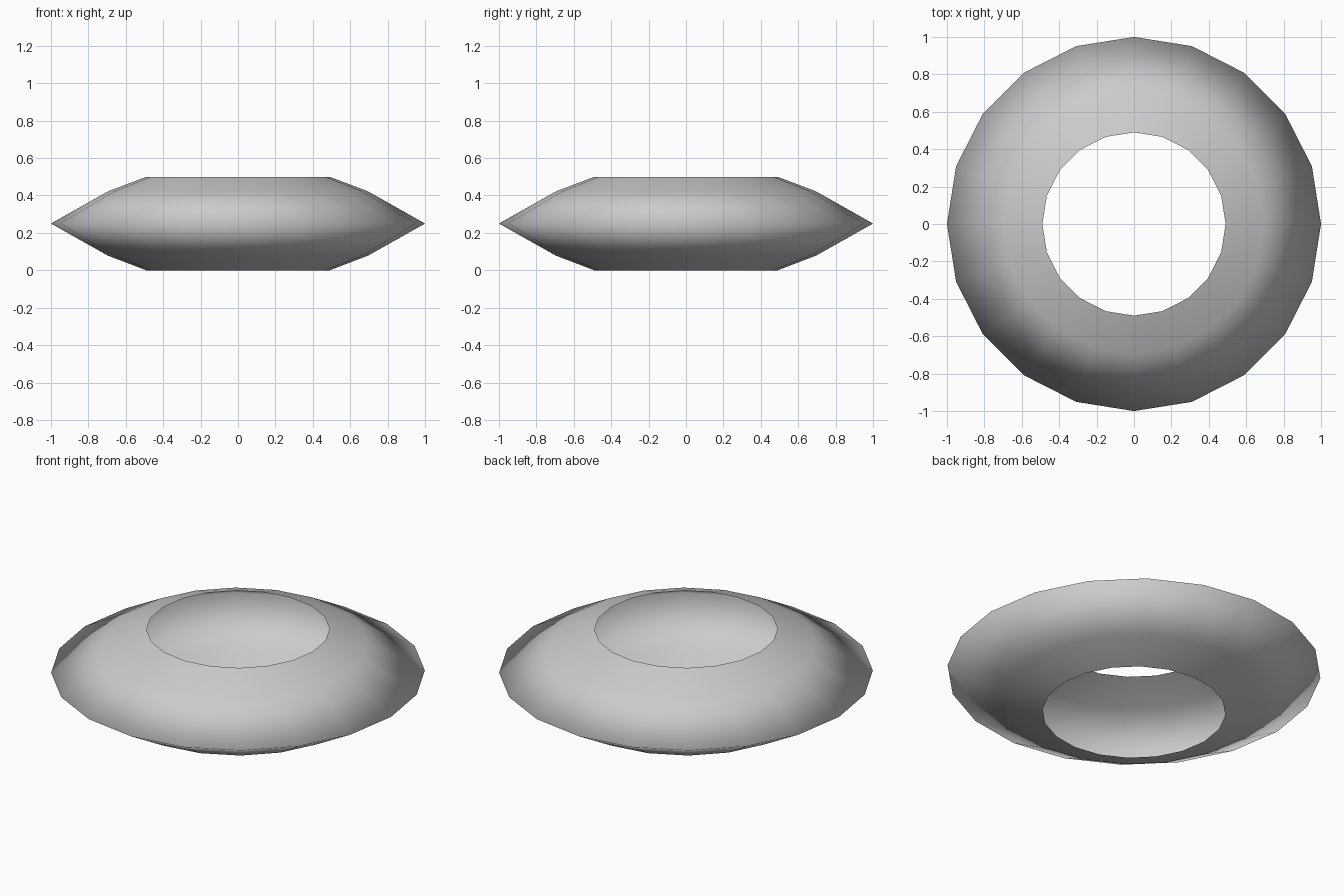
import bpy, bmesh, math

if "Cube" in bpy.data.objects:
    bpy.data.objects.remove(bpy.data.objects["Cube"])

SIDES = 20
# Half profile (radius, height above the middle plane), rim opening to outer edge
half = [(0.49, 0.25), (0.695, 0.172), (1.0, 0.0)]
profile = [(r, 0.25 + h) for r, h in half] + [(r, 0.25 - h) for r, h in half[-2::-1]]

# Hollow ring shell, open at the top and the bottom
bm = bmesh.new()
rings = []
for r, z in profile:
    rings.append([bm.verts.new((r * math.cos(2 * math.pi * i / SIDES),
                                r * math.sin(2 * math.pi * i / SIDES), z))
                  for i in range(SIDES)])
for top, low in zip(rings, rings[1:]):
    for i in range(SIDES):
        j = (i + 1) % SIDES
        face = bm.faces.new((top[i], low[i], low[j], top[j]))
        face.smooth = True

mesh = bpy.data.meshes.new("ring_shell")
bm.to_mesh(mesh)
bm.free()
shell = bpy.data.objects.new("ring_shell", mesh)
bpy.context.collection.objects.link(shell)
